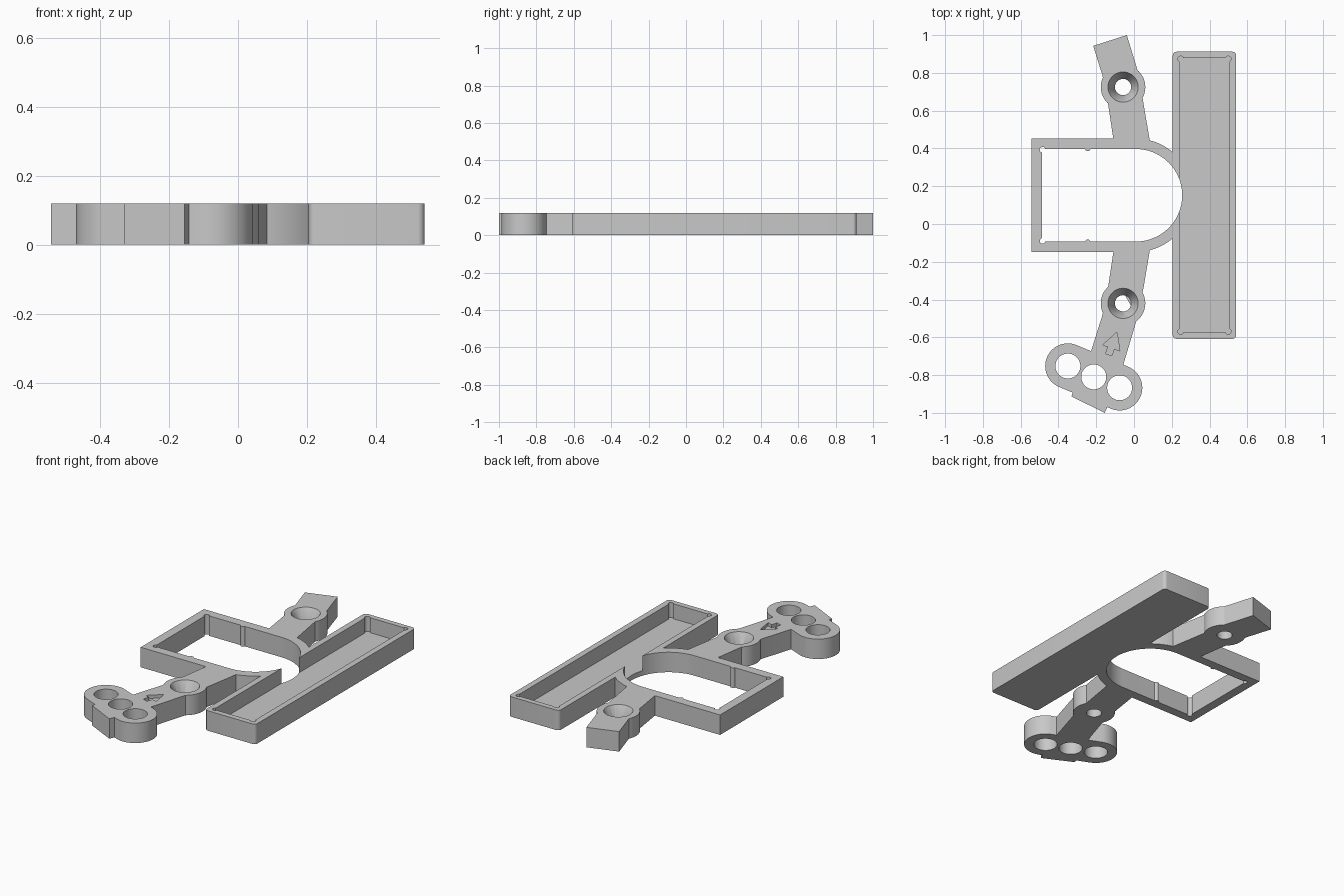
import bpy, bmesh
from math import cos, sin, pi
from mathutils import Vector

if "Cube" in bpy.data.objects:
    bpy.data.objects.remove(bpy.data.objects["Cube"], do_unlink=True)

H = 0.12          # plate thickness
MID_Y = 0.152     # centre line of the frame
LOW, HIGH = -0.05, 0.2

grey = bpy.data.materials.new("light grey plastic")
grey.use_nodes = True
grey.diffuse_color = (0.58, 0.58, 0.58, 1)
grey.node_tree.nodes["Principled BSDF"].inputs["Base Color"].default_value = (0.58, 0.58, 0.58, 1)


def arc(x, y, r, start=0.0, end=2 * pi, n=48):
    """Points along an arc; a full circle leaves out the repeated end."""
    full = abs(end - start) > 6.28
    return [(x + r * cos(start + (end - start) * i / n),
             y + r * sin(start + (end - start) * i / n)) for i in range(n if full else n + 1)]


def rounded(x0, y0, x1, y1, r):
    corners = [(x1 - r, y1 - r), (x0 + r, y1 - r), (x0 + r, y0 + r), (x1 - r, y0 + r)]
    return [p for i, (x, y) in enumerate(corners)
            for p in arc(x, y, r, i * pi / 2, (i + 1) * pi / 2, 6)]


def add_object(name, bm):
    bmesh.ops.recalc_face_normals(bm, faces=bm.faces)
    mesh = bpy.data.meshes.new(name)
    bm.to_mesh(mesh)
    bm.free()
    mesh.materials.append(grey)
    ob = bpy.data.objects.new(name, mesh)
    bpy.context.collection.objects.link(ob)
    return ob


def prism(name, pts, z0=0.0, z1=H):
    bm = bmesh.new()
    face = bm.faces.new([bm.verts.new((x, y, z0)) for x, y in pts])
    ext = bmesh.ops.extrude_face_region(bm, geom=[face])
    top = [v for v in ext["geom"] if isinstance(v, bmesh.types.BMVert)]
    bmesh.ops.translate(bm, verts=top, vec=(0, 0, z1 - z0))
    return add_object(name, bm)


def d_shape(x0, r):
    """Rectangle closed by a half circle on the +x side."""
    return [(x0, MID_Y + r), (x0, MID_Y - r)] + arc(0.01, MID_Y, r, -pi / 2, pi / 2)


def countersink(name, x, y):
    bm = bmesh.new()
    bmesh.ops.create_cone(bm, cap_ends=True, segments=48, radius1=0.043, radius2=0.0906, depth=0.09)
    bmesh.ops.translate(bm, verts=bm.verts, vec=(x, y, 0.095))
    return add_object(name, bm)


# Frame, tray and arms
plate = prism("mounting_plate", d_shape(-0.543, 0.30))
solids = [prism("tray_body", rounded(0.205, -0.608, 0.541, 0.912, 0.02))]
solids.append(prism("upper_arm", [(-0.105, 0.42), (0.087, 0.42), (0.05, 0.64), (0.02, 0.81),
                                  (-0.038, 1.0), (-0.216, 0.943), (-0.168, 0.79), (-0.138, 0.64)]))
solids.append(prism("lower_arm", [(-0.105, -0.12), (-0.138, -0.34), (-0.168, -0.485), (-0.245, -0.73),
                                  (-0.213, -0.81), (-0.07, -0.79), (0.015, -0.505),
                                  (0.05, -0.34), (0.087, -0.12)]))

# Round bosses around the screw holes
BOSSES = [(-0.058, 0.725), (-0.058, -0.42)]
solids += [prism("screw_boss", arc(x, y, 0.118)) for x, y in BOSSES]

# Slanted head with three holes and a stepped outer edge
end_a, end_b = Vector((-0.35, -0.752)), Vector((-0.076, -0.867))
holes = [end_a, (end_a + end_b) / 2, end_b]
slant = math_angle = (end_b - end_a).angle_signed(Vector((1, 0)))
solids.append(prism("sensor_head", arc(*end_a, 0.12, slant + pi / 2, slant + 3 * pi / 2, 32)
                    + arc(*end_b, 0.12, slant - pi / 2, slant + pi / 2, 32)))
solids.append(prism("head_step", [(-0.31, -0.85), (-0.331, -0.913), (-0.155, -1.0), (-0.12, -0.92)]))

# Ribs halfway along the frame opening
ribs = [prism("frame_rib", arc(-0.245, MID_Y + s * 0.25, 0.016, n=16)) for s in (-1, 1)]

# Cutters: openings, pocket, holes and engraved arrow
cuts = [prism("frame_opening", d_shape(-0.488, 0.245), LOW, HIGH)]
cuts.append(prism("tray_pocket", [(0.241, -0.575), (0.505, -0.575), (0.505, 0.88), (0.241, 0.88)], 0.03, HIGH))
for s in (-1, 1):
    cuts.append(prism("frame_corner_relief", arc(-0.484, MID_Y + s * 0.241, 0.015, n=16), LOW, HIGH))
    for x in (0.247, 0.499):
        cuts.append(prism("tray_corner_relief", arc(x, 0.1525 + s * 0.7215, 0.015, n=16), 0.03, HIGH))
for x, y in BOSSES:
    cuts.append(prism("screw_hole", arc(x, y, 0.043), LOW, HIGH))
    cuts.append(countersink("countersink", x, y))
cuts += [prism("head_hole", arc(p.x, p.y, 0.066), LOW, HIGH) for p in holes]
cuts.append(prism("arrow", [(-0.09, -0.572), (-0.165, -0.64), (-0.137, -0.65), (-0.15, -0.686),
                            (-0.118, -0.697), (-0.105, -0.661), (-0.075, -0.672)], 0.1, HIGH))

# Combine everything into one solid
for operation, group in (("UNION", solids), ("DIFFERENCE", cuts), ("UNION", ribs)):
    for ob in group:
        mod = plate.modifiers.new(ob.name, "BOOLEAN")
        mod.operation, mod.solver, mod.object = operation, "EXACT", ob
graph = bpy.context.evaluated_depsgraph_get()
result = bpy.data.meshes.new_from_object(plate.evaluated_get(graph))
plate.modifiers.clear()
plate.data = result
for ob in solids + cuts + ribs:
    bpy.data.objects.remove(ob, do_unlink=True)

# Single material, smooth curves with crisp edges
result.materials.clear()
result.materials.append(grey)
for poly in result.polygons:
    poly.material_index = 0
bpy.ops.object.select_all(action="DESELECT")
plate.select_set(True)
bpy.context.view_layer.objects.active = plate
bpy.ops.object.shade_smooth_by_angle(angle=pi / 6)
